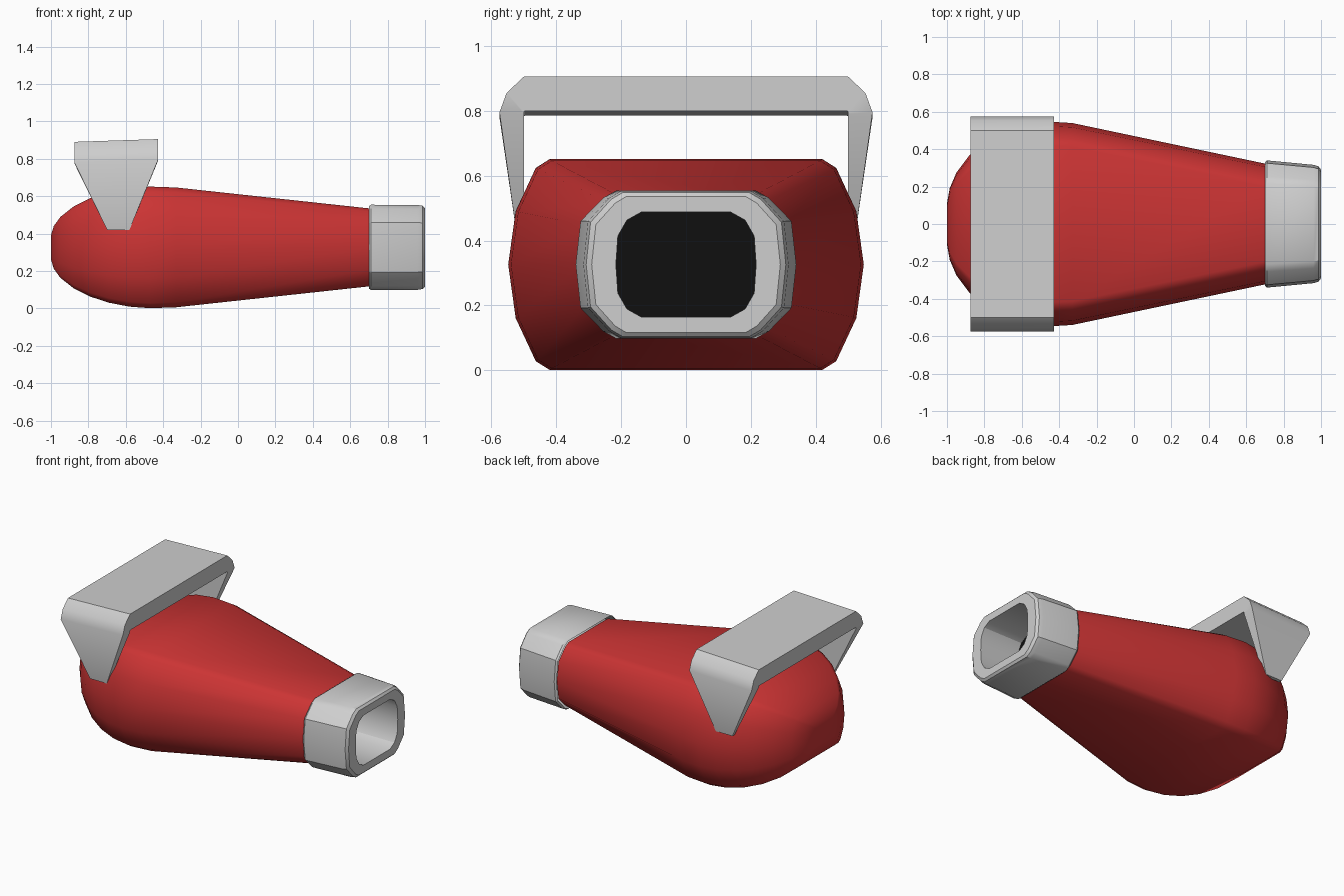
import bpy
import bmesh
import math

cube = bpy.data.objects.get("Cube")
if cube:
    bpy.data.objects.remove(cube, do_unlink=True)

MID = 0.326  # height of the body axis


def material(name, color):
    m = bpy.data.materials.new(name)
    m.use_nodes = True
    m.diffuse_color = (*color, 1)
    bsdf = next(n for n in m.node_tree.nodes if n.type == 'BSDF_PRINCIPLED')
    bsdf.inputs["Base Color"].default_value = (*color, 1)
    return m


red = material("red shell", (0.6, 0.034, 0.034))
grey = material("light grey", (0.62, 0.62, 0.62))
black = material("black", (0.005, 0.005, 0.005))


def ring(x, quarter, sy=1.0, sz=1.0):
    """Mirror a quarter outline (top to side) into a full cross-section."""
    half = quarter + [(y, -z) for y, z in reversed(quarter[:-1])]
    full = half + [(-y, z) for y, z in reversed(half)]
    return [(x, y * sy, MID + z * sz) for y, z in full]


def loft(name, rings, mat, angle, caps=True):
    """Skin a list of matching cross-sections."""
    bm = bmesh.new()
    rows = [[bm.verts.new(p) for p in r] for r in rings]
    n = len(rows[0])
    for a, b in zip(rows, rows[1:]):
        for i in range(n):
            j = (i + 1) % n
            bm.faces.new((a[i], a[j], b[j], b[i]))
    if caps:
        bm.faces.new(rows[0])
        if len(rows) > 1:
            bm.faces.new(rows[-1])
    bmesh.ops.remove_doubles(bm, verts=bm.verts[:], dist=0.0005)
    bmesh.ops.recalc_face_normals(bm, faces=bm.faces[:])
    mesh = bpy.data.meshes.new(name)
    bm.to_mesh(mesh)
    bm.free()
    mesh.materials.append(mat)
    obj = bpy.data.objects.new(name, mesh)
    bpy.context.collection.objects.link(obj)
    bpy.ops.object.select_all(action='DESELECT')
    obj.select_set(True)
    bpy.context.view_layer.objects.active = obj
    bpy.ops.object.shade_smooth_by_angle(angle=math.radians(angle))
    return obj


# Quarter outlines: widest body section, body tip, nozzle and its opening
wide = [(0.42, 0.325), (0.463, 0.298), (0.525, 0.165), (0.548, 0)]
tip = [(0.2, 0.208), (0.237, 0.19), (0.305, 0.12), (0.322, 0)]
collar = [(0.215, 0.228), (0.255, 0.206), (0.325, 0.134), (0.34, 0)]
opening = [(0.137, 0.162), (0.182, 0.137), (0.21, 0.088), (0.216, 0)]

# Body: rounded rear, straight taper to the tip
rear = [(-1, 0.2), (-0.985, 0.35), (-0.95, 0.5), (-0.88, 0.67), (-0.79, 0.81),
        (-0.69, 0.91), (-0.58, 0.975), (-0.47, 1), (-0.33, 0.985)]
loft("body", [ring(x, wide, s, s) for x, s in rear] + [ring(0.705, tip)], red, 40)

# Nozzle: collar with softened rims and a recessed opening
steps = [(0.7, 0.975, 0.97), (0.712, 1, 1), (0.96, 0.93, 0.995),
         (0.987, 0.905, 0.975), (1, 0.855, 0.92)]
shell = [ring(x, collar, sy, sz) for x, sy, sz in steps]
loft("nozzle", shell + [ring(1, opening), ring(0.71, opening)], grey, 30, caps=False)

# Dark plate at the bottom of the opening
loft("nozzle_inside", [ring(0.709, opening, 1.02, 1.02),
                       ring(0.715, opening, 1.02, 1.02)], black, 30)


# Handle: wide strap bent over the body, narrowing at both feet
def strap(oy, oz, iy, iz, x0, x1):
    def tilt(x, z):
        return z + 0.033 * (x + 0.425) if z > 0.6 else z
    return [(x0, oy, tilt(x0, oz)), (x1, oy, tilt(x1, oz)),
            (x1, iy, tilt(x1, iz)), (x0, iy, tilt(x0, iz))]


side = [strap(0.522, 0.42, 0.5, 0.42, -0.7, -0.58),
        strap(0.575, 0.795, 0.5, 0.79, -0.875, -0.427),
        strap(0.553, 0.855, 0.5, 0.797, -0.875, -0.427),
        strap(0.5, 0.905, 0.496, 0.8, -0.875, -0.427)]
other = [[(x, -y, z) for x, y, z in r] for r in reversed(side)]
loft("handle", side + other, grey, 30)
